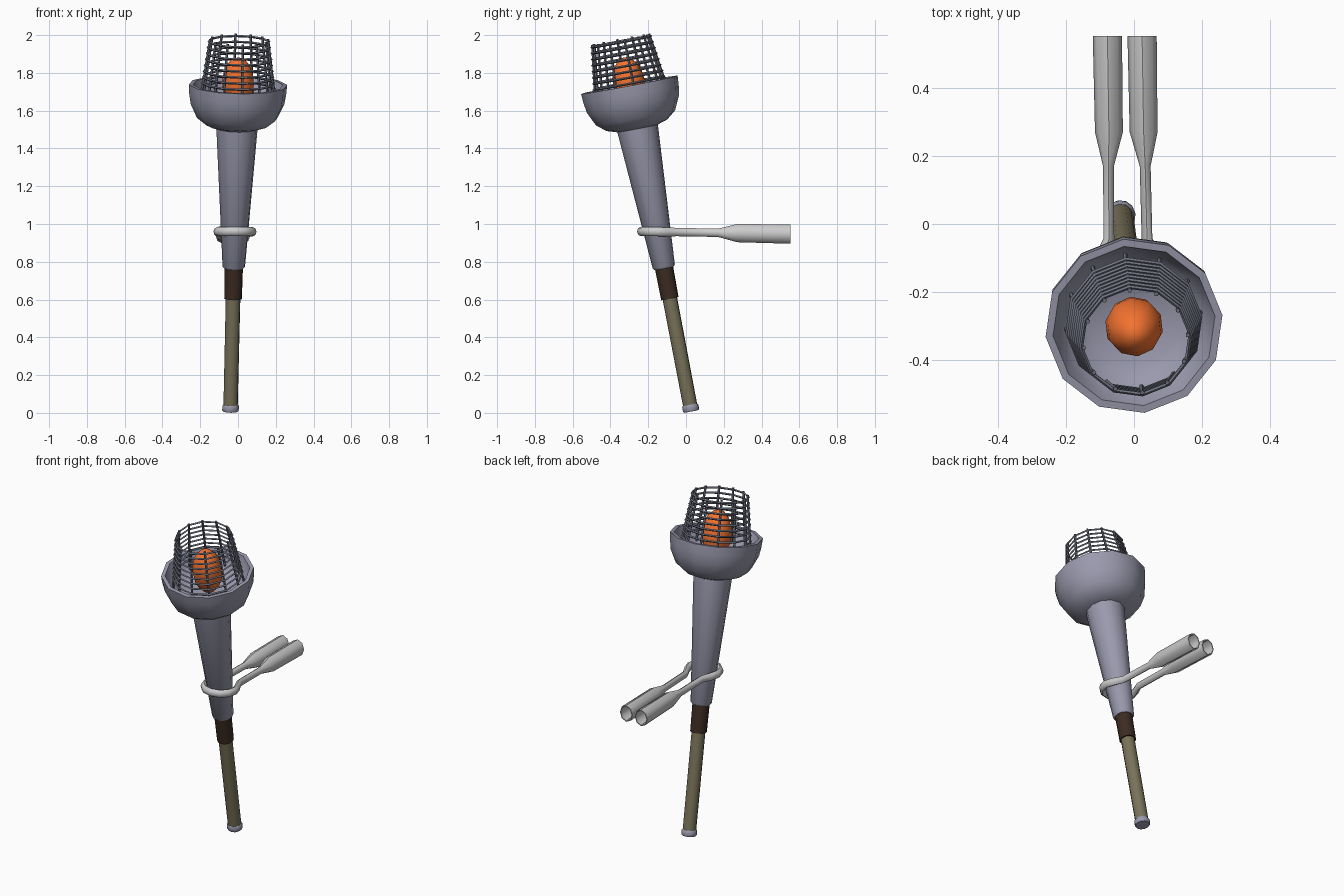
import bpy, bmesh
from math import sin, cos, pi, radians
from mathutils import Vector, Matrix

if "Cube" in bpy.data.objects:
    bpy.data.objects.remove(bpy.data.objects["Cube"])

# Leaning axis shared by all torch parts
FOOT = Vector((-0.04, 0.028, 0.008))
AXIS = (Vector((0.0, -0.30, 1.737)) - FOOT).normalized()
LEAN = Vector((0, 0, 1)).rotation_difference(AXIS).to_matrix().to_4x4()
FRAME = Matrix.Translation(FOOT) @ LEAN @ Matrix.Rotation(radians(7), 4, 'Z')
SIDES = 12


def material(name, rgb):
    m = bpy.data.materials.new(name)
    m.diffuse_color = (*rgb, 1)
    m.use_nodes = True
    m.node_tree.nodes["Principled BSDF"].inputs["Base Color"].default_value = m.diffuse_color
    return m


STEEL = material("blue_grey_metal", (0.32, 0.32, 0.42))
WIRE = material("dark_wire", (0.16, 0.17, 0.22))
WOOD = material("olive_handle", (0.19, 0.17, 0.10))
LEATHER = material("brown_wrap", (0.045, 0.025, 0.016))
FLAME = material("orange_ember", (0.9, 0.17, 0.03))


def loft(bm, rings, loop=False, caps=True):
    rows = [[bm.verts.new(p) for p in ring] for ring in rings]
    n = len(rows[0])
    pairs = list(zip(rows, rows[1:])) + ([(rows[-1], rows[0])] if loop else [])
    for a, b in pairs:
        for i in range(n):
            j = (i + 1) % n
            bm.faces.new((a[i], a[j], b[j], b[i]))
    if caps and not loop:
        bm.faces.new(rows[0][::-1])
        bm.faces.new(rows[-1])


def finish(bm, name, mat=None, matrix=None, angle=40):
    bmesh.ops.recalc_face_normals(bm, faces=bm.faces)
    me = bpy.data.meshes.new(name)
    bm.to_mesh(me)
    bm.free()
    for p in me.polygons:
        p.use_smooth = True
    me.set_sharp_from_angle(angle=radians(angle))
    if mat:
        me.materials.append(mat)
    ob = bpy.data.objects.new(name, me)
    bpy.context.collection.objects.link(ob)
    if matrix:
        ob.matrix_world = matrix
    return ob


def along(z):
    """Distance along the axis where it reaches world height z."""
    return (z - FOOT.z) / AXIS.z


def circle(r, z, n=SIDES, cx=0, cy=0):
    return [(cx + r * cos(2 * pi * i / n), cy + r * sin(2 * pi * i / n), along(z))
            for i in range(n)]


def lathe(name, profile, mat):
    bm = bmesh.new()
    loft(bm, [circle(r, z) for r, z in profile])
    return finish(bm, name, mat, FRAME)


# Handle, wrap, shaft and bowl
lathe("end_cap", [(0.040, 0.008), (0.044, 0.014), (0.044, 0.036), (0.039, 0.044)], STEEL)
lathe("handle", [(0.038, 0.03), (0.039, 0.62)], WOOD)
lathe("grip_wrap", [(0.047, 0.605), (0.049, 0.78)], LEATHER)
lathe("shaft", [(0.052, 0.765), (0.060, 0.775), (0.111, 1.52)], STEEL)
lathe("bowl", [(0.107, 1.505), (0.165, 1.523), (0.215, 1.562), (0.25, 1.635),
               (0.259, 1.69), (0.262, 1.737), (0.240, 1.737), (0.226, 1.695),
               (0.20, 1.65), (0.14, 1.61)], STEEL)

# Ember egg sitting in the bowl
bm = bmesh.new()
bmesh.ops.create_uvsphere(bm, u_segments=10, v_segments=8, radius=1)
finish(bm, "ember", FLAME, FRAME @ Matrix.Translation((0, 0, along(1.745)))
       @ Matrix.Diagonal((0.086, 0.086, 0.14, 1)))

# Wire cage: stacked hoops and upright wires
bm = bmesh.new()
HOOPS, T = 9, 0.006
for k in range(HOOPS):
    f = k / (HOOPS - 1)
    z, r = 1.715 + 0.25 * f, 0.197 - 0.035 * f
    loft(bm, [circle(r + T, z), circle(r, z + T), circle(r - T, z), circle(r, z - T)], loop=True)
for i in range(SIDES):
    a = 2 * pi * i / SIDES
    ends = [(0.201, 1.64), (0.154, 1.978)]
    loft(bm, [circle(0.007, z, 5, r * cos(a), r * sin(a)) for r, z in ends])
finish(bm, "wire_cage", WIRE, FRAME)

# Wall bracket: one bent tube around the shaft with two flared hollow ends
half = []    # x, y, tangent x, tangent y, half width, half height
for deg in (-90, -60, -30, 0, 30):
    a = radians(deg)
    half.append((0.096 * cos(a), -0.15 + 0.091 * sin(a), -sin(a), cos(a), 0.018, 0.024))
half += [(0.056, -0.045, -0.2, 0.98, 0.016, 0.022),
         (0.054, 0.17, 0, 1, 0.016, 0.022),
         (0.051, 0.27, 0, 1, 0.041, 0.048),
         (0.051, 0.553, 0, 1, 0.043, 0.051),
         (0.051, 0.553, 0, 1, 0.037, 0.045),
         (0.051, 0.29, 0, 1, 0.034, 0.040)]
path = [(-x, y, tx, -ty, w, h) for x, y, tx, ty, w, h in half[:0:-1]] + half
rings = []
for x, y, tx, ty, w, h in path:
    cx = -0.016 - 0.016 * (y + 0.15)
    cz = 0.961 - 0.018 * (y + 0.25)
    rings.append([(cx + x - ty * w * cos(t), y + tx * w * cos(t), cz + h * sin(t))
                  for t in (2 * pi * i / 8 for i in range(8))])
bm = bmesh.new()
loft(bm, rings)
finish(bm, "wall_bracket", None, None, 50)
